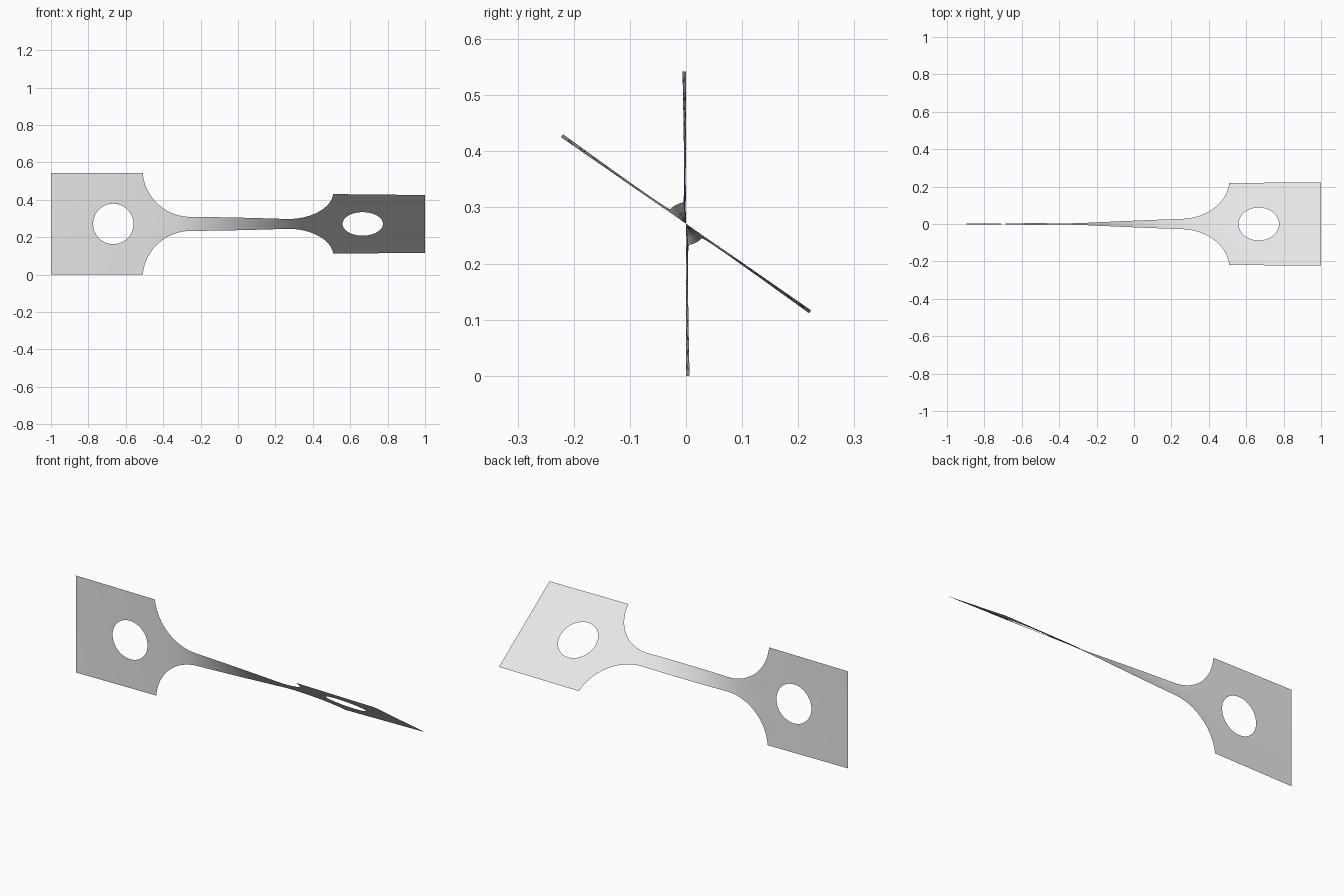
import bpy, bmesh, math
from mathutils import Vector

cube = bpy.data.objects.get("Cube")
if cube:
    bpy.data.objects.remove(cube, do_unlink=True)

HEAD, NECK, FILLET = 0.271, 0.038, 0.255   # half widths and fillet radius
HOLE_X, HOLE_R = 0.667, 0.108
TWIST = math.radians(55.3)
SIDE = 24                                  # segments per head side
ARC = math.acos((NECK + FILLET - HEAD) / FILLET)
SHOULDER = FILLET + FILLET * math.sin(ARC)


def half_width(x):
    x = abs(x)
    if x >= SHOULDER:
        return HEAD
    if x <= FILLET:
        return NECK
    return NECK + FILLET - math.sqrt(FILLET ** 2 - (x - FILLET) ** 2)


# Twist angle along the bar: narrow sections twist the most
STEPS = 1000
total = [0.0]
for i in range(STEPS):
    x = -1 + 2 * (i + 0.5) / STEPS
    total.append(total[-1] + half_width(x) ** -1.67)


def twist(x):
    t = min(max((x + 1) / 2 * STEPS, 0), STEPS - 0.001)
    i = int(t)
    return TWIST * (total[i] + (total[i + 1] - total[i]) * (t - i)) / total[-1]


bm = bmesh.new()


def add_grid(rows, closed=False):
    """Join rows of flat points into quads."""
    verts = [[bm.verts.new((p[0], 0, p[1])) for p in row] for row in rows]
    for a, b in zip(verts, verts[1:]):
        n = len(a)
        for i in range(n if closed else n - 1):
            j = (i + 1) % n
            bm.faces.new((a[i], a[j], b[j], b[i]))


# Neck with its fillets
fillet = [FILLET + FILLET * math.sin(ARC * i / 24) for i in range(1, 25)]
straight = [FILLET * i / 16 for i in range(-16, 17)]
columns = [-x for x in reversed(fillet)] + straight + fillet
add_grid([[(x, half_width(x) * (2 * i / SIDE - 1)) for i in range(SIDE + 1)]
          for x in columns])

# Heads: rings from the round hole out to the rectangle
corners = [Vector(c) for c in ((SHOULDER, -HEAD), (1, -HEAD), (1, HEAD), (SHOULDER, HEAD))]
outline = [corners[k].lerp(corners[(k + 1) % 4], i / SIDE)
           for k in range(4) for i in range(SIDE)]
centre = Vector((HOLE_X, 0))
hole = [centre + (p - centre).normalized() * HOLE_R for p in outline]
for side in (-1, 1):
    rings = []
    for r in range(7):
        ring = [a.lerp(b, r / 6) for a, b in zip(hole, outline)]
        rings.append([(side * p.x, p.y) for p in ring])
    add_grid(rings, closed=True)

bmesh.ops.remove_doubles(bm, verts=bm.verts[:], dist=0.0005)
bmesh.ops.recalc_face_normals(bm, faces=bm.faces[:])
bm.normal_update()
bm.faces.ensure_lookup_table()
if bm.faces[0].normal.y > 0:
    bmesh.ops.reverse_faces(bm, faces=bm.faces[:])

# Twist the sheet about its long axis
for v in bm.verts:
    a, h = twist(v.co.x), v.co.z
    v.co.y = -h * math.sin(a)
    v.co.z = HEAD + h * math.cos(a)
bm.normal_update()

mesh = bpy.data.meshes.new("twisted_bar")
bm.to_mesh(mesh)
bm.free()
bar = bpy.data.objects.new("twisted_bar", mesh)
bpy.context.collection.objects.link(bar)
for p in mesh.polygons:
    p.use_smooth = True

# Plain grey metal
mat = bpy.data.materials.new("light_grey")
mat.use_nodes = True
colour = (0.8, 0.8, 0.8, 1)
mat.diffuse_color = colour
mat.node_tree.nodes["Principled BSDF"].inputs["Base Color"].default_value = colour
mesh.materials.append(mat)
